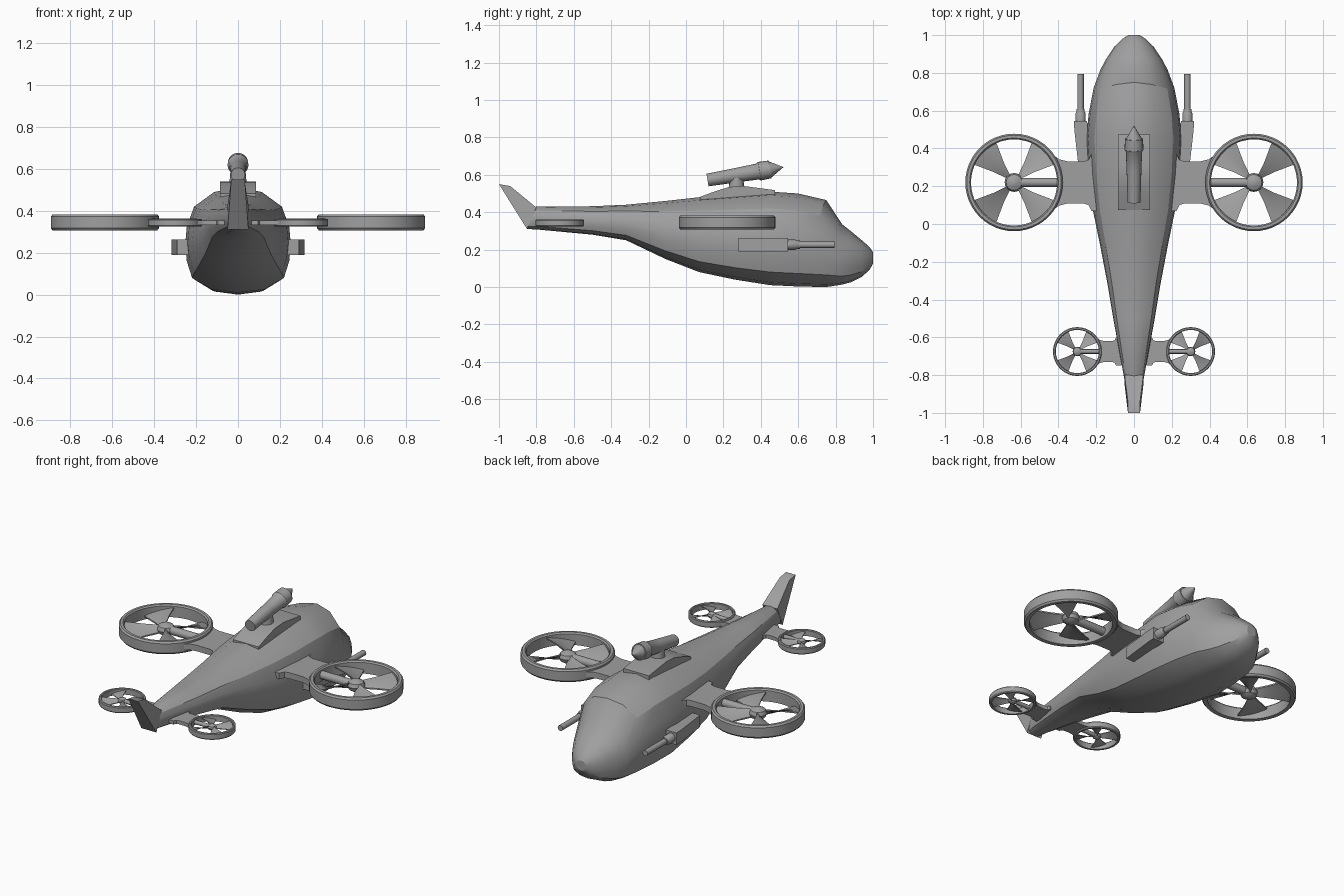
import bpy, bmesh, math
from mathutils import Vector

if "Cube" in bpy.data.objects:
    bpy.data.objects.remove(bpy.data.objects["Cube"])

grey = bpy.data.materials.new("hull grey")
grey.diffuse_color = (0.35, 0.35, 0.35, 1)
grey.use_nodes = True
grey.node_tree.nodes["Principled BSDF"].inputs["Base Color"].default_value = grey.diffuse_color


def finish(name, bm, angle=35):
    bmesh.ops.recalc_face_normals(bm, faces=bm.faces)
    me = bpy.data.meshes.new(name)
    bm.to_mesh(me)
    bm.free()
    me.materials.append(grey)
    ob = bpy.data.objects.new(name, me)
    bpy.context.collection.objects.link(ob)
    bpy.ops.object.select_all(action='DESELECT')
    ob.select_set(True)
    bpy.context.view_layer.objects.active = ob
    bpy.ops.object.shade_smooth_by_angle(angle=math.radians(angle))
    return ob


def loft(name, loops, closed=False, angle=35):
    """Skin a series of equal-length vertex loops."""
    bm = bmesh.new()
    rings = [[bm.verts.new(p) for p in lp] for lp in loops]
    n = len(rings[0])
    pairs = list(zip(rings, rings[1:]))
    if closed:
        pairs.append((rings[-1], rings[0]))
    else:
        bm.faces.new(rings[0])
        bm.faces.new(rings[-1])
    for a, b in pairs:
        for i in range(n):
            j = (i + 1) % n
            bm.faces.new((a[i], a[j], b[j], b[i]))
    return finish(name, bm, angle)


def circle(c, axis, r, n):
    q = Vector(axis).to_track_quat('Z', 'Y')
    return [Vector(c) + q @ Vector((r * math.cos(t), r * math.sin(t), 0))
            for t in (2 * math.pi * i / n for i in range(n))]


def tube(name, start, end, stations, n=16):
    """Turned part: stations are (fraction along axis, radius)."""
    a, b = Vector(start), Vector(end)
    return loft(name, [circle(a.lerp(b, t), b - a, r, n) for t, r in stations])


# Fuselage: y, half width, bottom, top, backward sweep of the shoulders
sections = [
    (-0.85, .045, .31, .41, 0), (-0.80, .055, .308, .43, 0),
    (-0.50, .110, .28, .432, 0), (-0.32, .140, .25, .44, 0),
    (-0.11, .180, .15, .46, 0), (0.07, .217, .08, .48, 0),
    (0.26, .240, .04, .495, 0), (0.45, .252, .01, .51, 0),
    (0.60, .240, .003, .50, .03), (0.75, .213, 0, .465, .06),
    (0.835, .178, .013, .335, .04), (0.88, .148, .025, .30, .015),
    (0.94, .103, .055, .25, 0), (0.98, .062, .09, .215, 0),
    (1.00, .030, .125, .185, 0)]
half = [(0, 0), (.5, .03), (.87, .14), (.97, .3), (1, .46),
        (.97, .63), (.83, .82), (.45, .96), (0, 1)]
outline = half + [(-x, z) for x, z in half[-2:0:-1]]
loft("fuselage", [[(x * w, y - s * x * x * z, b + z * (t - b)) for x, z in outline]
                  for y, w, b, t, s in sections], angle=28)

# Swept tail fin
fin = [(.05, -.85, .31, -.80, .425), (.032, -1.0, .55, -.94, .54)]
loft("tail_fin", [[(-w, y0, z0), (w, y0, z0), (w, y1, z1), (-w, y1, z1)]
                  for w, y0, z0, y1, z1 in fin])


def ducted_fan(tag, s, cx, cy, cz, k, thick):
    """Shrouded rotor with its stub wing; s picks the side, k the scale."""
    c = Vector((s * cx, cy, cz))
    # Shroud
    prof = [(.228, -.036), (.25, -.038), (.258, -.028), (.258, .028),
            (.25, .038), (.235, .038), (.228, .03)]
    loops = []
    for i in range(48):
        t = 2 * math.pi * i / 48
        loops.append([c + k * Vector((r * math.cos(t), r * math.sin(t), z))
                      for r, z in prof])
    loft(tag + "_shroud", loops, closed=True)
    # Hub
    tube(tag + "_hub", c + Vector((0, 0, -.035 * k)), c + Vector((0, 0, .035 * k)),
         [(0, .02 * k), (.2, .042 * k), (.5, .05 * k), (.8, .042 * k), (1, .015 * k)])
    # Four pitched blades
    bm = bmesh.new()
    for q in range(4):
        mid = math.radians(45 + 90 * q)
        lo, hi = [], []
        for r, spread in ((.035, 15), (.12, 18), (.232, 21)):
            row = []
            for j in range(-2, 3):
                a = mid + math.radians(spread * j / 2)
                row.append(k * Vector((r * math.cos(a), r * math.sin(a), s * .009 * j)))
            lo.append([bm.verts.new(c + p - Vector((0, 0, .004 * k))) for p in row])
            hi.append([bm.verts.new(c + p + Vector((0, 0, .004 * k))) for p in row])
        for i in range(2):
            for j in range(4):
                for g in (lo, hi):
                    bm.faces.new((g[i][j], g[i][j + 1], g[i + 1][j + 1], g[i + 1][j]))
            for j in (0, 4):
                bm.faces.new((lo[i][j], lo[i + 1][j], hi[i + 1][j], hi[i][j]))
        for i in (0, 2):
            for j in range(4):
                bm.faces.new((lo[i][j], lo[i][j + 1], hi[i][j + 1], hi[i][j]))
    finish(tag + "_blades", bm)
    # Drive strut from hub to the inner rim
    tube(tag + "_strut", c, c + Vector((-s * .24 * k, 0, 0)),
         [(0, .024 * k), (1, .024 * k)], 12)
    # Stub wing with flared ends, fitted against the shroud
    edge = [(.47, .15), (.41, .15), (.395, .12), (.37, .112), (.28, .112),
            (.24, .122), (.215, .14)]
    arc = [(.243 * math.cos(math.radians(a)), .243 * math.sin(math.radians(a)))
           for a in range(36, -37, -9)]
    plan = edge + arc + [(u, -v) for u, v in reversed(edge)]
    loft(tag + "_stub_wing", [[c + Vector((-s * u * k, v * k, z)) for u, v in plan]
                              for z in (-thick / 2, thick / 2)])


for s, side in ((-1, "left"), (1, "right")):
    ducted_fan(side + "_main_fan", s, .635, .22, .345, 1, .036)
    ducted_fan(side + "_tail_fan", s, .30, -.675, .343, .5, .022)
    # Side gun: tapered pod, collar and barrel
    pod = [(.28, .19, .29), (.34, .21, .298), (.50, .245, .316), (.545, .248, .318)]
    loft(side + "_gun_pod", [[(s * a, y, .19), (s * b, y, .19), (s * b, y, .262),
                              (s * a, y, .262)] for y, a, b in pod])
    tube(side + "_gun_collar", (s * .283, .53, .226), (s * .283, .61, .226),
         [(0, .027), (.7, .027), (.8, .022), (1, .022)])
    tube(side + "_gun_barrel", (s * .283, .60, .226), (s * .283, .795, .226),
         [(0, .017), (1, .017)], 12)

# Roof mount, pedestal and launcher
mount = [(.075, .44), (.075, .482), (.15, .51), (.23, .535), (.31, .54),
         (.475, .518), (.475, .44)]
loft("roof_mount", [[(x, y, z) for y, z in mount] for x in (-.085, .085)], angle=20)
tube("launcher_pedestal", (0, .27, .52), (0, .27, .59), [(0, .042), (1, .036)])
tube("launcher_tube", (0, .115, .572), (0, .45, .629),
     [(0, .034), (.5, .039), (.8, .043), (.83, .05), (1, .048)], 20)
tube("launcher_tip", (0, .44, .627), (0, .52, .641),
     [(0, .045), (.15, .042), (1, .001)])
